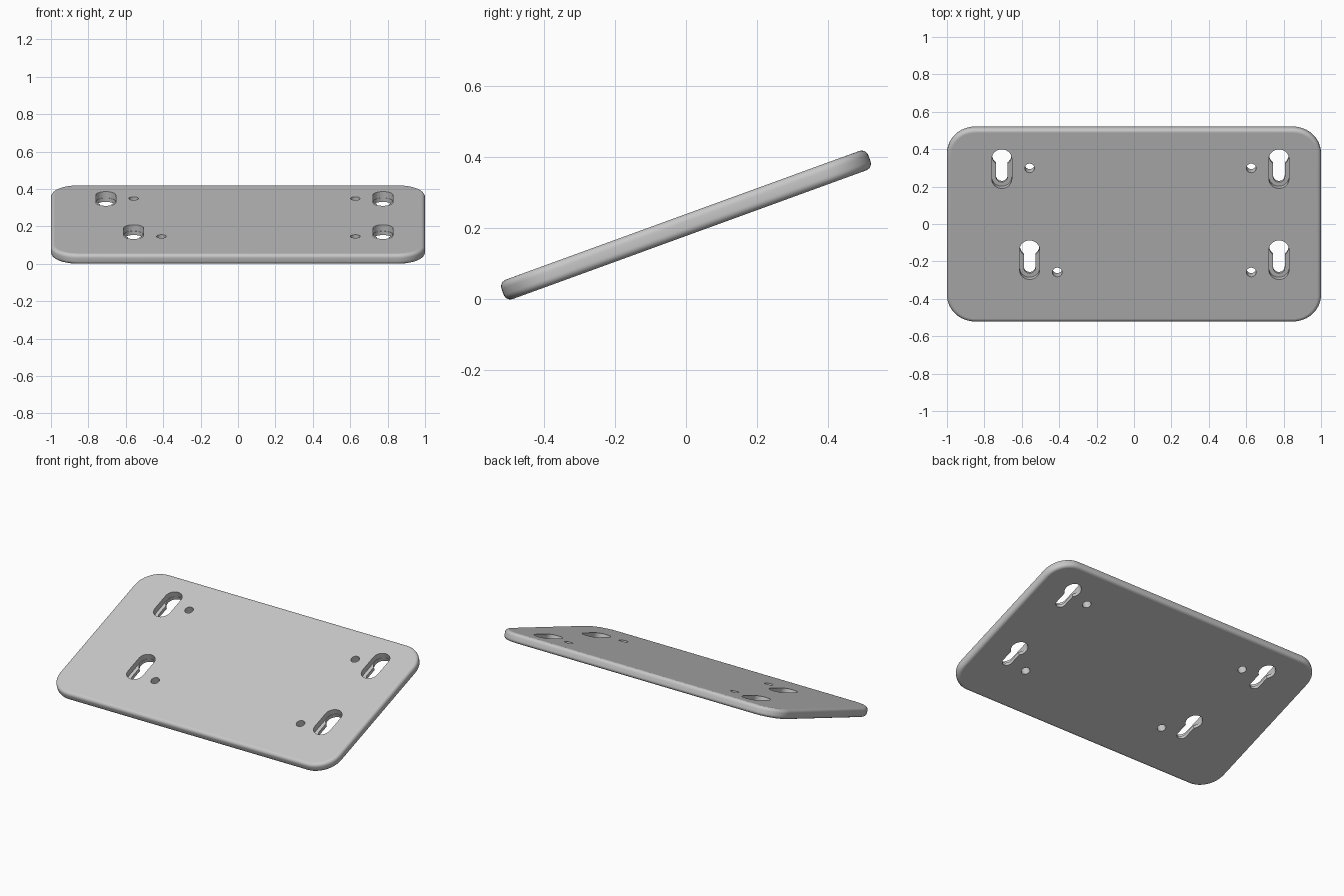
import bpy, bmesh
from math import sin, cos, pi, acos, radians
from mathutils import Matrix

if "Cube" in bpy.data.objects:
    bpy.data.objects.remove(bpy.data.objects["Cube"])

HALF_X, HALF_Y, THICK = 1.0, 0.55, 0.058
CORNER, FILLET, TILT = 0.15, 0.02, radians(20)
RECESS_FLOOR = -0.007
SEG = 32

grey = bpy.data.materials.new("light_grey")
grey.diffuse_color = (0.57, 0.57, 0.57, 1)
grey.use_nodes = True
grey.node_tree.nodes["Principled BSDF"].inputs["Base Color"].default_value = grey.diffuse_color


def arc(cx, cy, r, a0, a1, n):
    return [(cx + r * cos(a0 + (a1 - a0) * i / n),
             cy + r * sin(a0 + (a1 - a0) * i / n)) for i in range(n + 1)]


def rounded_rect(inset):
    pts = []
    for k, (sx, sy) in enumerate([(1, 1), (-1, 1), (-1, -1), (1, -1)]):
        pts += arc(sx * (HALF_X - CORNER), sy * (HALF_Y - CORNER),
                   CORNER - inset, k * pi / 2, (k + 1) * pi / 2, 12)
    return pts


def keyhole(x, y_top, y_low, r_top, r_low):
    # big round entry above, narrower slot ending in a half circle below
    a = acos(r_low / r_top)
    return (arc(x, y_top, r_top, -a, pi + a, SEG) +
            arc(x, y_low, r_low, pi, 2 * pi, SEG // 2))


def loft(name, rings):
    """Closed solid through a list of (outline, height) rings."""
    bm = bmesh.new()
    loops = [[bm.verts.new((x, y, z)) for x, y in pts] for pts, z in rings]
    n = len(loops[0])
    for a, b in zip(loops, loops[1:]):
        for i in range(n):
            j = (i + 1) % n
            bm.faces.new((a[i], a[j], b[j], b[i]))
    bm.faces.new(loops[0][::-1])
    bm.faces.new(loops[-1])
    bmesh.ops.recalc_face_normals(bm, faces=bm.faces)
    mesh = bpy.data.meshes.new(name)
    bm.to_mesh(mesh)
    bm.free()
    mesh.materials.append(grey)
    obj = bpy.data.objects.new(name, mesh)
    bpy.context.collection.objects.link(obj)
    return obj


# Plate with rounded corners and filleted rims
rings = []
for side in (-1, 1):
    part = []
    for i in range(7):
        t = i / 6 * pi / 2
        part.append((rounded_rect(FILLET * (1 - sin(t))),
                     side * (THICK / 2 - FILLET + FILLET * cos(t))))
    rings += part if side < 0 else part[::-1]
plate = loft("mounting_plate", rings)

# Keyhole slots: wide recess on top, narrow keyhole all the way through
cutters = []
for x, top in [(-0.707, 0.435), (0.775, 0.435), (-0.558, -0.083), (0.775, -0.083)]:
    hi, lo = top - 0.0535, top - 0.169
    wide = keyhole(x, hi, lo, 0.0535, 0.0535 - 1e-5)
    slot = keyhole(x, hi, lo, 0.0515, 0.031)
    cutters.append(loft("recess_cutter", [(wide, RECESS_FLOOR), (wide, 0.1)]))
    cutters.append(loft("slot_cutter", [(slot, -0.1), (slot, 0.05)]))

# Small pin holes beside each slot
for x, y in [(-0.558, 0.328), (0.627, 0.328), (-0.41, -0.264), (0.627, -0.264)]:
    ring = arc(x, y, 0.026, 0, 2 * pi, SEG)[:-1]
    cutters.append(loft("pin_hole_cutter", [(ring, -0.1), (ring, 0.1)]))

for c in cutters:
    c.hide_render = True
    mod = plate.modifiers.new("cut", 'BOOLEAN')
    mod.operation, mod.solver, mod.object = 'DIFFERENCE', 'EXACT', c
bpy.context.view_layer.update()
mesh = bpy.data.meshes.new_from_object(
    plate.evaluated_get(bpy.context.evaluated_depsgraph_get()))
plate.modifiers.clear()
plate.data = mesh
for c in cutters:
    bpy.data.objects.remove(c, do_unlink=True)

# Smooth fillets and hole walls, flat broad faces
bpy.ops.object.select_all(action='DESELECT')
plate.select_set(True)
bpy.context.view_layer.objects.active = plate
bpy.ops.object.shade_smooth_by_angle(angle=radians(30))
for p in mesh.polygons:
    if abs(p.normal.z) > 0.999:
        p.use_smooth = False

# Tilt the plate and stand its lower edge on the ground
mesh.transform(Matrix.Rotation(TILT, 4, 'X'))
mesh.transform(Matrix.Translation((0, 0, -min(v.co.z for v in mesh.vertices))))
mesh.update()
